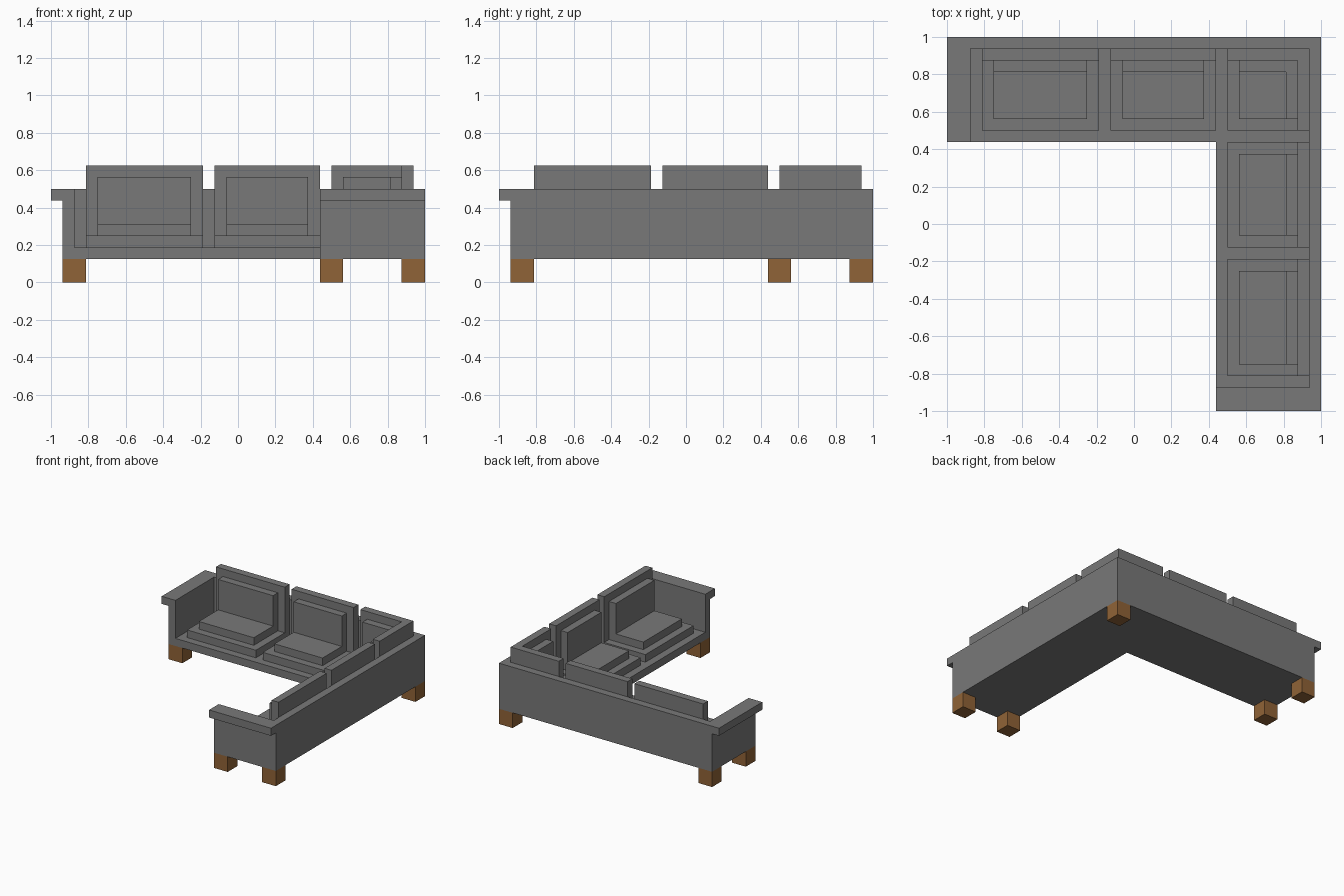
import bpy, bmesh

UNIT = 1 / 16  # the whole sofa sits on a sixteenth grid

cube = bpy.data.objects.get("Cube")
if cube:
    bpy.data.objects.remove(cube, do_unlink=True)


def material(name, rgb):
    mat = bpy.data.materials.new(name)
    mat.use_nodes = True
    colour = (*rgb, 1)
    mat.diffuse_color = colour
    mat.node_tree.nodes["Principled BSDF"].inputs["Base Color"].default_value = colour
    return mat


fabric = material("grey fabric", (0.19, 0.19, 0.19))
wood = material("brown wood", (0.28, 0.125, 0.038))


def prism(name, outline, z0, z1, mat):
    """Extrude a flat outline from z0 to z1, in grid units."""
    bm = bmesh.new()
    face = bm.faces.new([bm.verts.new((x * UNIT, y * UNIT, z0 * UNIT)) for x, y in outline])
    top = bmesh.ops.extrude_face_region(bm, geom=[face])["geom"]
    verts = [v for v in top if isinstance(v, bmesh.types.BMVert)]
    bmesh.ops.translate(bm, verts=verts, vec=(0, 0, (z1 - z0) * UNIT))
    bmesh.ops.recalc_face_normals(bm, faces=bm.faces)
    mesh = bpy.data.meshes.new(name)
    bm.to_mesh(mesh)
    bm.free()
    mesh.materials.append(mat)
    bpy.context.collection.objects.link(bpy.data.objects.new(name, mesh))


def box(name, x, y, z, mat=fabric):
    prism(name, [(x[0], y[0]), (x[1], y[0]), (x[1], y[1]), (x[0], y[1])], *z, mat)


def corner_prism(name, start, inner, outer, z0, z1):
    """L shape that is symmetric about the sofa's diagonal."""
    prism(name, [(start, outer), (start, inner), (inner, inner),
                 (inner, start), (outer, start), (outer, outer)], z0, z1, fabric)


def wing_box(name, along, across, z, mat=fabric):
    """Box on the back wing and its reflection on the side wing."""
    box("back_wing_" + name, along, across, z, mat)
    box("side_wing_" + name, across, along, z, mat)


# L-shaped frame
corner_prism("base", -15, 7, 16, 2, 3)
corner_prism("back_wall", -14, 15, 16, 3, 8)

# Arm at the end of each wing, with an overhanging top
wing_box("arm_panel", (-15, -14), (7, 16), (3, 7))
wing_box("arm_top", (-16, -14), (7, 16), (7, 8))

# Seat and back cushions, each with a raised pad
for place, start, end in (("outer", -13, -3), ("inner", -2, 7)):
    wing_box(place + "_seat", (start, end), (8, 14), (3, 4))
    wing_box(place + "_seat_pad", (start + 1, end - 1), (9, 13), (4, 5))
    wing_box(place + "_back_cushion", (start, end), (14, 15), (3, 10))
    wing_box(place + "_back_pad", (start + 1, end - 1), (13, 14), (4, 9))

# Corner seat with cushions on both walls
box("corner_seat", (8, 14), (8, 14), (3, 4))
box("corner_seat_pad", (9, 13), (9, 13), (4, 5))
corner_prism("corner_back_cushion", 8, 14, 15, 3, 10)
corner_prism("corner_back_pad", 9, 13, 14, 4, 9)

# Legs
wing_box("front_leg", (-15, -13), (7, 9), (0, 2), wood)
wing_box("rear_leg", (-15, -13), (14, 16), (0, 2), wood)
box("corner_leg", (14, 16), (14, 16), (0, 2), wood)
